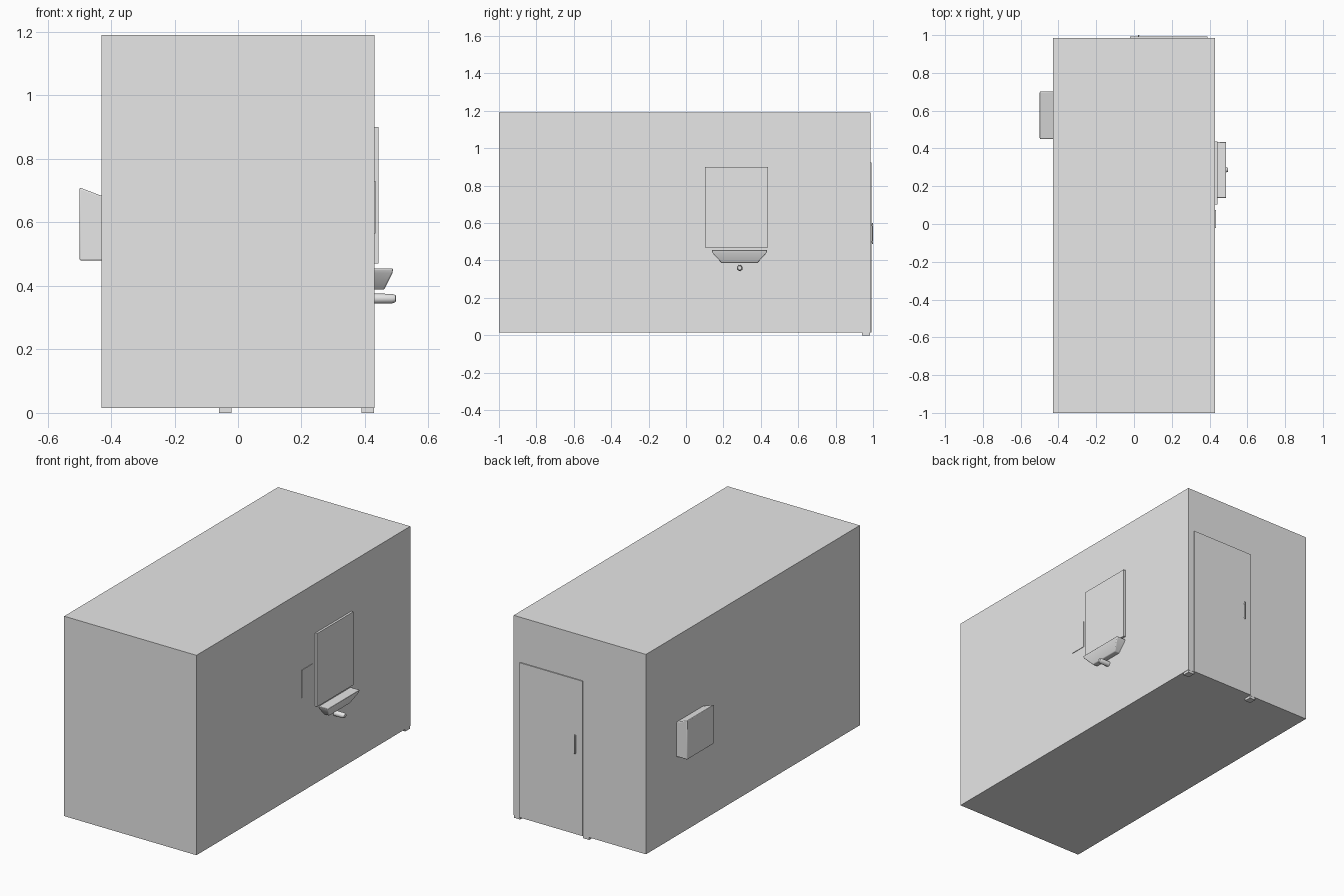
import bpy, bmesh, math
from mathutils import Vector

cube = bpy.data.objects.get("Cube")
if cube:
    bpy.data.objects.remove(cube, do_unlink=True)

GREY = bpy.data.materials.new("plain_grey")
GREY.use_nodes = True
COLOUR = (0.8, 0.8, 0.8, 1)
GREY.diffuse_color = COLOUR
GREY.node_tree.nodes["Principled BSDF"].inputs["Base Color"].default_value = COLOUR


def finish(name, bm, bevel=0):
    bmesh.ops.recalc_face_normals(bm, faces=bm.faces)
    mesh = bpy.data.meshes.new(name)
    bm.to_mesh(mesh)
    bm.free()
    mesh.materials.append(GREY)
    obj = bpy.data.objects.new(name, mesh)
    bpy.context.collection.objects.link(obj)
    if bevel:
        mod = obj.modifiers.new("soft_edges", "BEVEL")
        mod.width, mod.segments = bevel, 3
        bpy.ops.object.select_all(action="DESELECT")
        obj.select_set(True)
        bpy.context.view_layer.objects.active = obj
        bpy.ops.object.shade_smooth_by_angle(angle=math.radians(40))
    return obj


def box(name, x, y, z, bevel=0):
    """Box from (min, max) pairs on each axis."""
    bm = bmesh.new()
    bmesh.ops.create_cube(bm, size=1)
    for v in bm.verts:
        v.co = Vector([a + (b - a) * (c + 0.5) for c, (a, b) in zip(v.co, (x, y, z))])
    return finish(name, bm, bevel)


def loft(name, rings, bevel=0):
    """Skin a stack of equal-length point rings and cap both ends."""
    bm = bmesh.new()
    loops = [[bm.verts.new(p) for p in ring] for ring in rings]
    n = len(loops[0])
    for low, high in zip(loops, loops[1:]):
        for i in range(n):
            j = (i + 1) % n
            bm.faces.new((low[i], low[j], high[j], high[i]))
    bm.faces.new(loops[0])
    bm.faces.new(loops[-1])
    return finish(name, bm, bevel)


SIDE, BACK, FLOOR = 0.43, 0.986, 0.015

# Closed room shell
box("room_shell", (-SIDE, SIDE), (-1, BACK), (FLOOR, 1.19))

# Door with its frame posts and pull handle on the back
box("door", (-0.022, 0.39), (0.95, 0.992), (FLOOR, 0.925))
for side, x in (("right", -0.06), ("left", 0.389)):
    box(side + "_door_post", (x, x + 0.039), (0.942, 0.985), (0, 0.92))
box("door_handle", (0.02, 0.028), (0.994, 1), (0.488, 0.6), 0.002)
for side, z in (("lower", 0.496), ("upper", 0.585)):
    box(side + "_handle_mount", (0.021, 0.027), (0.99, 0.997), (z, z + 0.007))

# Wall panel and switch plate
box("mirror_panel", (SIDE - 0.01, 0.443), (0.102, 0.438), (0.47, 0.9))
box("switch_plate", (SIDE - 0.01, 0.433), (-0.022, 0.075), (0.565, 0.73))

# Tapered basin below the mirror
def basin_ring(z, y0, y1, x):
    return [(SIDE - 0.02, y0, z), (x, y0, z), (x, y1, z), (SIDE - 0.02, y1, z)]

loft("basin", [basin_ring(0.388, 0.19, 0.382, 0.46),
               basin_ring(0.44, 0.142, 0.43, 0.486),
               basin_ring(0.455, 0.137, 0.435, 0.489)], 0.004)

# Round drain pipe with a softened end
def pipe_ring(x, r):
    turn = [math.tau * i / 24 for i in range(24)]
    return [(x, 0.287 + r * math.cos(a), 0.36 + r * math.sin(a)) for a in turn]

loft("drain_pipe", [pipe_ring(SIDE - 0.02, 0.016), pipe_ring(0.485, 0.015),
                    pipe_ring(0.497, 0.011)], 0.002)

# Dispenser with a sloping top on the opposite wall
profile = [(-SIDE + 0.01, 0.48), (-0.499, 0.48), (-0.499, 0.71), (-SIDE + 0.01, 0.68)]
loft("dispenser", [[(x, y, z) for x, z in profile] for y in (0.45, 0.702)], 0.005)
